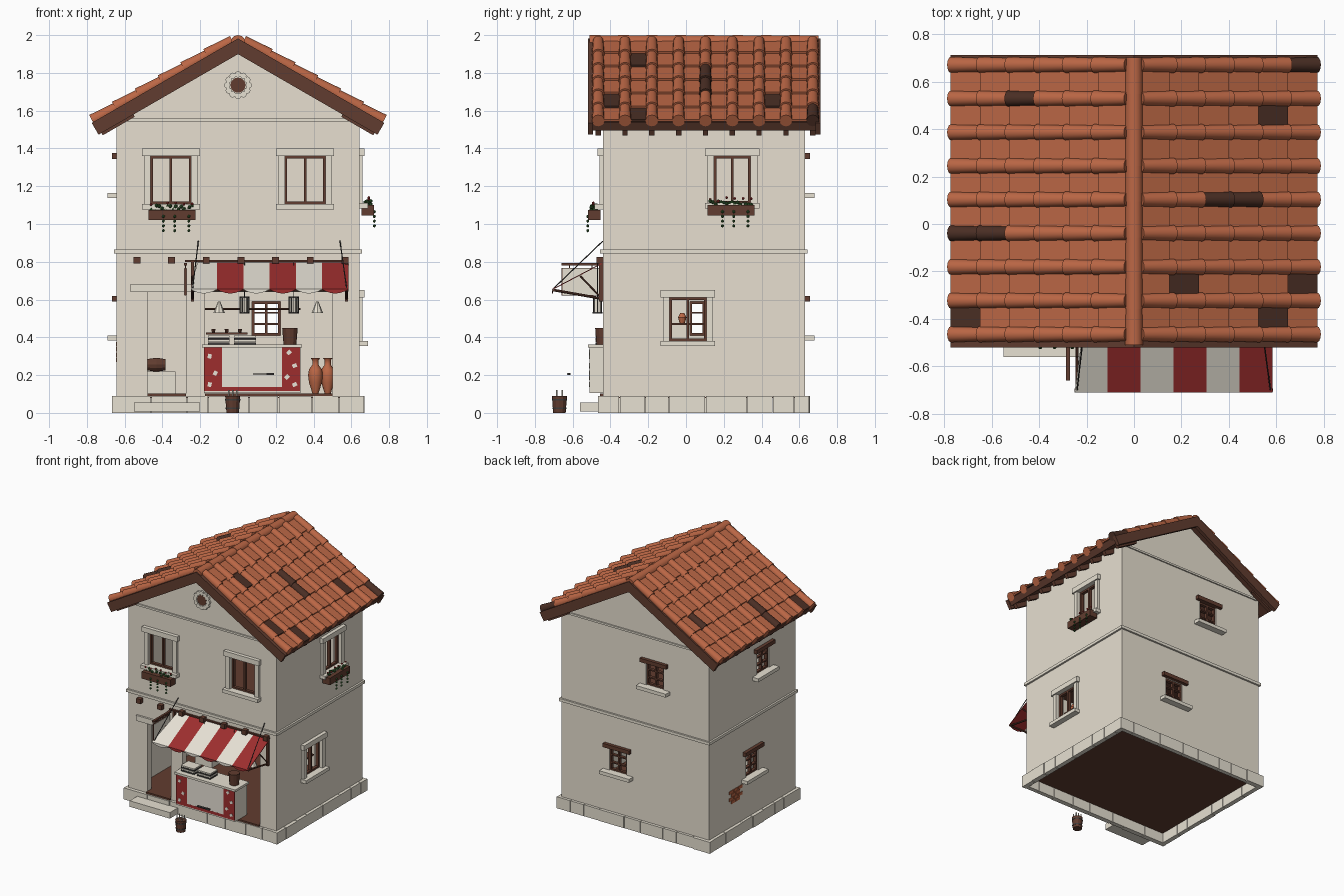
import bpy, bmesh, math, random
from mathutils import Matrix, Vector

random.seed(4)
if "Cube" in bpy.data.objects:
    bpy.data.objects.remove(bpy.data.objects["Cube"])


def material(name, *rgb):
    m = bpy.data.materials.new(name)
    m.use_nodes = True
    m.diffuse_color = (*rgb, 1)
    bsdf = next(n for n in m.node_tree.nodes if n.type == 'BSDF_PRINCIPLED')
    bsdf.inputs["Base Color"].default_value = (*rgb, 1)
    return m


plaster = material("plaster", .80, .74, .63)
stone = material("stone", .82, .77, .66)
clay = material("terracotta", .50, .135, .06)
wood = material("dark_wood", .12, .046, .029)
burnt = material("burnt_tile", .07, .028, .018)
red = material("red", .34, .027, .027)
cream = material("cream", .80, .76, .67)
leaf = material("leaf_green", .033, .107, .027)
iron = material("iron", .05, .047, .045)


def finish(name, bm, mat, smooth=False):
    bmesh.ops.recalc_face_normals(bm, faces=bm.faces)
    me = bpy.data.meshes.new(name)
    bm.to_mesh(me)
    bm.free()
    me.materials.append(mat)
    ob = bpy.data.objects.new(name, me)
    bpy.context.collection.objects.link(ob)
    bpy.ops.object.select_all(action='DESELECT')
    ob.select_set(True)
    bpy.context.view_layer.objects.active = ob
    if smooth:
        bpy.ops.object.shade_smooth_by_angle(angle=math.radians(40))
    return ob


def add_box(bm, ranges, frame=Matrix()):
    mid = Vector([(a + b) / 2 for a, b in ranges])
    size = [abs(b - a) for a, b in ranges]
    bmesh.ops.create_cube(bm, size=1, matrix=frame @ Matrix.Translation(mid) @ Matrix.Diagonal((*size, 1)))


def add_rod(bm, p, q, r, r2=None, sides=8):
    p, q = Vector(p), Vector(q)
    turn = (q - p).to_track_quat('Z', 'Y').to_matrix().to_4x4()
    bmesh.ops.create_cone(bm, cap_ends=True, segments=sides, radius1=r, radius2=r if r2 is None else r2,
                          depth=(q - p).length, matrix=Matrix.Translation((p + q) / 2) @ turn)


def boxes(name, mat, *items):
    bm = bmesh.new()
    for item in items:
        add_box(bm, item)
    return finish(name, bm, mat)


def rods(name, mat, *items):
    bm = bmesh.new()
    for item in items:
        add_rod(bm, *item)
    return finish(name, bm, mat)


# Wall frames: u runs along the wall, o outwards from it
SIDES = {"front": (1, -1, -.44), "back": (1, 1, .63), "east": (0, 1, .642), "west": (0, -1, -.642)}
SPAN = {"front": (-.642, .642), "back": (-.642, .642), "east": (-.44, .63), "west": (-.44, .63)}


def on_wall(side, u, o, z):
    axis, sign, plane = SIDES[side]
    depth = (plane + sign * o[0], plane + sign * o[1])
    return (u, depth, z) if axis else (depth, u, z)


def prism(name, half, base, eave, apex, y0, y1, mat):
    bm = bmesh.new()
    pts = [(-half, base), (half, base), (half, eave), (0, apex), (-half, eave)]
    face = bm.faces.new([bm.verts.new((x, y0, z)) for x, z in pts])
    new = bmesh.ops.extrude_face_region(bm, geom=[face])["geom"]
    bmesh.ops.translate(bm, vec=(0, y1 - y0, 0), verts=[v for v in new if isinstance(v, bmesh.types.BMVert)])
    return finish(name, bm, mat)


openings = []


def casement(side, u, w, z0, z1, rails=0):
    # Wooden frame with a central mullion and optional rails
    h, d, t = w / 2, (-.035, -.01), .013
    openings.append(on_wall(side, (u - h, u + h), (-.1, .1), (z0, z1)))
    parts = [((a, a + t), (z0, z1)) for a in (u - h, u - t / 2, u + h - t)]
    parts += [((u - h, u + h), (z, z + t)) for z in (z0, z1 - t)]
    bars = [z0 + (z1 - z0) * (i + 1) / (rails + 1) for i in range(rails)]
    parts += [((u - h, u + h), (z - .005, z + .005)) for z in bars]
    boxes(side + "_window_frame", wood, *[on_wall(side, a, d, z) for a, z in parts])


def stone_window(side, u, w, z0, z1):
    casement(side, u, w, z0, z1)
    h = w / 2
    boxes(side + "_window_surround", stone,
          *[on_wall(side, (u + s * h, u + s * (h + .035)), (-.01, .018), (z0, z1)) for s in (-1, 1)],
          on_wall(side, (u - h - .047, u + h + .047), (-.01, .028), (z1, z1 + .04)),
          on_wall(side, (u - h - .047, u + h + .047), (-.01, .045), (z0 - .027, z0)))


def small_window(side, u, z0):
    casement(side, u, .15, z0, z0 + .18, 2)
    boxes(side + "_window_sill", stone, on_wall(side, (u - .13, u + .13), (-.01, .05), (z0 - .027, z0)))
    boxes(side + "_window_lintel", wood, on_wall(side, (u - .115, u + .115), (-.01, .026), (z0 + .18, z0 + .21)))


def flower_box(side, u, z):
    boxes(side + "_flower_box", wood, on_wall(side, (u - .125, u + .125), (.012, .078), (z, z + .055)))
    greens, blooms = bmesh.new(), bmesh.new()

    def blob(bm, a, o, h, r):
        at = [c[0] for c in on_wall(side, (a, a), (o, o), (h, h))]
        bmesh.ops.create_icosphere(bm, subdivisions=1, radius=r, matrix=Matrix.Translation(at))
    for i in range(16):
        a = u - .11 + i * .0145
        blob(greens, a, random.uniform(.03, .065), z + random.uniform(.055, .08), .011)
        if i % 3 == 0:
            blob(blooms, a, .05, z + random.uniform(.075, .095), .008)
    for a in (u - .045, u + .015, u + .09):
        for i in range(4):
            blob(greens, a, .08, z + .02 - i * .025, .009)
    finish(side + "_plants", greens, leaf)
    finish(side + "_blossoms", blooms, red)


for s in (-1, 1):
    stone_window("front", s * .355, .215, 1.105, 1.36)
stone_window("east", .245, .195, 1.11, 1.36)
stone_window("east", .01, .195, .38, .61)
for side, u, z in (("back", -.17, 1.165), ("back", .15, .41), ("west", -.04, 1.165), ("west", .095, .41)):
    small_window(side, u, z)
flower_box("front", -.35, 1.02)
flower_box("east", .238, 1.045)

# Hollow walls with door, shop front and windows cut through
DOOR, SHOP = (-.48, -.275), (-.175, .5)
openings += [on_wall("front", DOOR, (-.1, .1), (.1, .64)), on_wall("front", SHOP, (-.1, .1), (.1, .64))]
walls = prism("walls", .642, .085, 1.57, 1.94, -.44, .63, plaster)
cavity = prism("cavity_cutter", .592, -.1, 1.8, 2.3, -.39, .58, plaster)
holes = boxes("opening_cutter", plaster, *openings)
bpy.context.view_layer.objects.active = walls
for cutter in (cavity, holes):
    cutter.hide_render = True
    mod = walls.modifiers.new("cut", 'BOOLEAN')
    mod.operation, mod.solver, mod.object = 'DIFFERENCE', 'EXACT', cutter
    bpy.ops.object.modifier_apply(modifier=mod.name)
    bpy.data.objects.remove(cutter)

# Floors, thresholds, plinth and string courses
boxes("floors", wood, ((-.638, .638), (-.436, .626), (.078, .1)), ((-.595, .595), (-.395, .585), (.82, .86)))
boxes("thresholds", wood, *[(u, (-.455, -.39), (.09, .103)) for u in (DOOR, SHOP)])
blocks = []
for side, (a, b) in SPAN.items():
    u, b = a - .025, b + .025
    while u < b:
        end = u + random.uniform(.11, .22)
        end = b if b - end < .08 else end
        blocks.append(on_wall(side, (u, end - .004), (-.012, random.uniform(.02, .027)), (0, .09)))
        u = end
boxes("plinth_stones", stone, *blocks)
boxes("string_course", stone, *[on_wall(s, (a - .012, b + .012), (-.01, .014), (.843, .865)) for s, (a, b) in SPAN.items()])
boxes("gable_course", stone, *[on_wall(s, (-.62, .62), (-.01, .01), (1.543, 1.558)) for s in ("front", "back")])
boxes("exposed_bricks", clay, *[on_wall("west", (u, u + .05), (-.01, .004), (z, z + .024)) for i, z in enumerate((.27, .297, .324, .351))
                                for u in ((.22, .275, .33) if i % 2 else (.25, .305))])

# Roof slab, verge boards, rafters and tiles, built for one slope and mirrored
TILT = math.radians(30)
plain, charred, slab = bmesh.new(), bmesh.new(), bmesh.new()
DARK_FLAT = {(1, 1, 6), (1, 4, 1), (1, 0, 1), (1, 1, 0), (-1, 0, 0)}
DARK_BARREL = {(1, 0, 8), (-1, 2, 7), (1, 2, 4), (1, 3, 4), (-1, 0, 3), (-1, 1, 3)}
for s in (-1, 1):
    flip = Matrix.Scale(s, 4, (1, 0, 0))
    slope = flip @ Matrix.Translation((0, 0, 1.98)) @ Matrix.Rotation(TILT, 4, 'Y')
    add_box(slab, ((0, .885), (-.51, .7), (-.05, 0)), slope)
    for y in (-.52, .685):
        add_box(slab, ((0, .893), (y, y + .027), (-.07, .002)), slope)
    for i in range(9):
        y = -.465 + .142 * i
        add_box(slab, ((.68, .875), (y - .014, y + .014), (-.084, -.04)), slope)
        for k in range(6):
            low = .885 - k * .1395
            bm = charred if (s, k, i) in DARK_BARREL else plain
            add_rod(bm, slope @ Vector((low, y, .011)), slope @ Vector((low - .157, y, .006)), .034, .028, 12)
            if i < 8:
                bm = charred if (s, k, i) in DARK_FLAT else plain
                tile = slope @ Matrix.Translation((.804 - k * .144, y + .071, .005)) @ Matrix.Rotation(math.radians(-5), 4, 'Y')
                add_box(bm, ((-.08, .08), (-.066, .066), (-.006, .006)), tile)
for i in range(8):
    add_rod(plain, (0, -.51 + i * .151, 1.962), (0, -.355 + i * .151, 1.962), .038, .036, 12)
finish("roof_slab", slab, wood)
finish("roof_tiles", plain, clay, True)
finish("burnt_tiles", charred, burnt, True)

# Gable rosette
C = Vector((0, 0, 1.735))
PETALS = [Vector((math.cos(a), 0, math.sin(a))) * .057 for a in [math.tau * i / 12 for i in range(12)]]
rods("rosette_stones", stone, (C + Vector((0, -.43, 0)), C + Vector((0, -.447, 0)), .06, .06, 24),
     *[(C + p + Vector((0, -.43, 0)), C + p + Vector((0, -.455, 0)), .017) for p in PETALS])
rods("rosette_center", wood, (C + Vector((0, -.43, 0)), C + Vector((0, -.45, 0)), .04, .04, 16))

# Door lintel, step, beam ends
boxes("door_lintel", stone, ((-.57, -.2), (-.455, -.42), (.64, .682)))
boxes("door_step", stone, ((-.55, -.2), (-.56, -.45), (.008, .055)))
boxes("beam_ends", wood, *[((x - .018, x + .018), (-.475, -.42), (.79, .826)) for x in [-.535 + i * .1835 for i in range(7)]])

# Striped awning with scalloped valance
X0, W = -.25, .139
for name, mat, first in (("awning_cream", cream, 0), ("awning_red", red, 1)):
    bm = bmesh.new()
    for i in range(first, 6, 2):
        a = X0 + W * i
        top = a if i else a + .035
        rim = [(a + W * t / 6, -.71, .652 - .02 * math.sin(math.pi * t / 6)) for t in range(1, 6)]
        tl, tr, bl, br = [bm.verts.new(p) for p in ((top, -.44, .797), (a + W, -.44, .797), (a, -.71, .655), (a + W, -.71, .655))]
        bm.faces.new((tl, tr, br, bl))
        bm.faces.new([bl, br] + [bm.verts.new(p) for p in reversed(rim)])
    ob = finish(name, bm, mat)
    ob.modifiers.new("cloth", 'SOLIDIFY').thickness = .005
ENDS = ((-.24, -.21), (.575, .54))
boxes("awning_rail", wood, ((-.28, .585), (-.455, -.44), (.8, .81)),
      *[((x - .008, x + .008), (-.46, -.44), (.59, .8)) for x, _ in ENDS])
rods("awning_arms", wood, *[((x, -.445, .605), (x, -.7, .65), .007) for x, _ in ENDS],
     *[((x, -.445, .605), (x, -.56, .725), .005) for x, _ in ENDS], ((X0, -.7, .648), (.585, -.7, .648), .006))
rods("awning_stays", iron, *[((x, -.7, .66), (t, -.44, .91), .003) for x, t in ENDS])

# Hanging board beside the door
boxes("hanging_board", wood, ((-.283, -.273), (-.658, -.457), (.622, .768)), ((-.287, -.269), (-.66, -.44), (.78, .793)),
      *[((-.28, -.276), (y, y + .006), (.76, .78)) for y in (-.62, -.5)])
boxes("hanging_board_panels", stone, ((-.286, -.27), (-.655, -.46), (.625, .765)))

# Shop counter with painted front
boxes("counter", stone, ((-.18, .33), (-.51, -.36), (.105, .345)), ((-.19, .34), (-.52, -.35), (.345, .362)))
boxes("counter_red_paint", red, *[((a, a + .095), (-.512, -.508), (.115, .345)) for a in (-.179, .234)],
      ((-.085, .235), (-.512, -.508), (.115, .137)))
boxes("counter_cream_paint", cream, ((-.085, .235), (-.5115, -.508), (.137, .345)))
bm = bmesh.new()
for x, z in ((-.15, .3), (-.12, .21), (-.15, .15), (.27, .32), (.3, .25), (.26, .19), (.3, .15)):
    add_box(bm, ((-.012, .012), (-.003, .003), (-.01, .01)), Matrix.Translation((x, -.511, z)) @ Matrix.Rotation(x * 9, 4, 'Y'))
finish("counter_flecks", bm, cream)

# Goods on the counter and hanging above it
for name, mat, base in (("dark_trays", iron, .363), ("pale_trays", stone, .375)):
    boxes(name, mat, *[((a, a + .115), (-.48, -.39), (base + i * .024, base + .01 + i * .024)) for a in (-.16, -.02) for i in (0, 1)])
rods("counter_tub", wood, ((.275, -.44, .362), (.275, -.44, .45), .034, .041, 12))
rods("hanging_rail", wood, ((-.175, -.41, .55), (.33, -.41, .55), .005))
LAMPS = (.035, .295)
rods("lantern_bodies", stone, *[((x, -.468, .53), (x, -.468, .61), .022) for x in LAMPS])
rods("lantern_cages", iron, *[((x, -.468, .61), (x, -.468, .8), .002) for x in LAMPS],
     *[((x, -.468, z), (x, -.468, z + .008), .027) for x in LAMPS for z in (.525, .607)],
     *[((x + p.x * .42, -.468 + p.z * .42, .53), (x + p.x * .42, -.468 + p.z * .42, .61), .003) for x in LAMPS for p in PETALS[::2]])
rods("hanging_garlic", stone, *[((x, -.41, .53), (x, -.41, .59), .03, .006) for x in (-.1, .42)])

# Storage jars, lathed
bm = bmesh.new()
for x, y in ((.41, -.1), (.475, -.08)):
    prof = ((.001, .103), (.016, .103), (.034, .16), (.039, .2), (.034, .23), (.016, .255), (.017, .28), (.025, .29), (.001, .285))
    vs = [bm.verts.new((x + r, y, z)) for r, z in prof]
    es = [bm.edges.new(p) for p in zip(vs, vs[1:])]
    bmesh.ops.spin(bm, geom=vs + es, cent=(x, y, 0), axis=(0, 0, 1), angle=math.tau, steps=14)
bmesh.ops.remove_doubles(bm, verts=bm.verts, dist=.0005)
finish("storage_jars", bm, clay, True)

# Room furniture: chest, cask and shelves with pots
boxes("chest", stone, ((-.48, -.33), (.15, .3), (.1, .22)))
rods("cask", wood, ((-.48, .2, .255), (-.432, .2, .255), .03, .037, 12), ((-.432, .2, .255), (-.385, .2, .255), .037, .03, 12))
boxes("shelves", wood, ((-.17, .05), (.5, .58), (.415, .425)), ((.52, .59), (-.08, .1), (.465, .475)))
rods("shelf_pots", wood, *[((x, .54, .425), (x, .54, .445), .008, .011) for x in (-.13, -.06, .01)])
rods("shelf_jug", clay, ((.555, -.02, .475), (.555, -.02, .505), .014, .022, 12), ((.555, -.02, .505), (.555, -.02, .53), .022, .01, 12))

# Bucket of skewers and a loose knife out front
rods("bucket", wood, ((-.028, -.67, 0), (-.028, -.67, .09), .033, .04, 12))
rods("bucket_hoops", iron, *[((-.028, -.67, z), (-.028, -.67, z + .008), r, r, 12) for z, r in ((.02, .037), (.065, .0405))])
rods("bucket_skewers", stone, *[((x, y, .08), (x, y, .122), .004) for x in (-.05, -.028, -.006) for y in (-.685, -.655)])
boxes("knife", iron, ((.08, .15), (-.63, -.61), (.203, .209)), ((.15, .19), (-.627, -.613), (.2, .212)))
